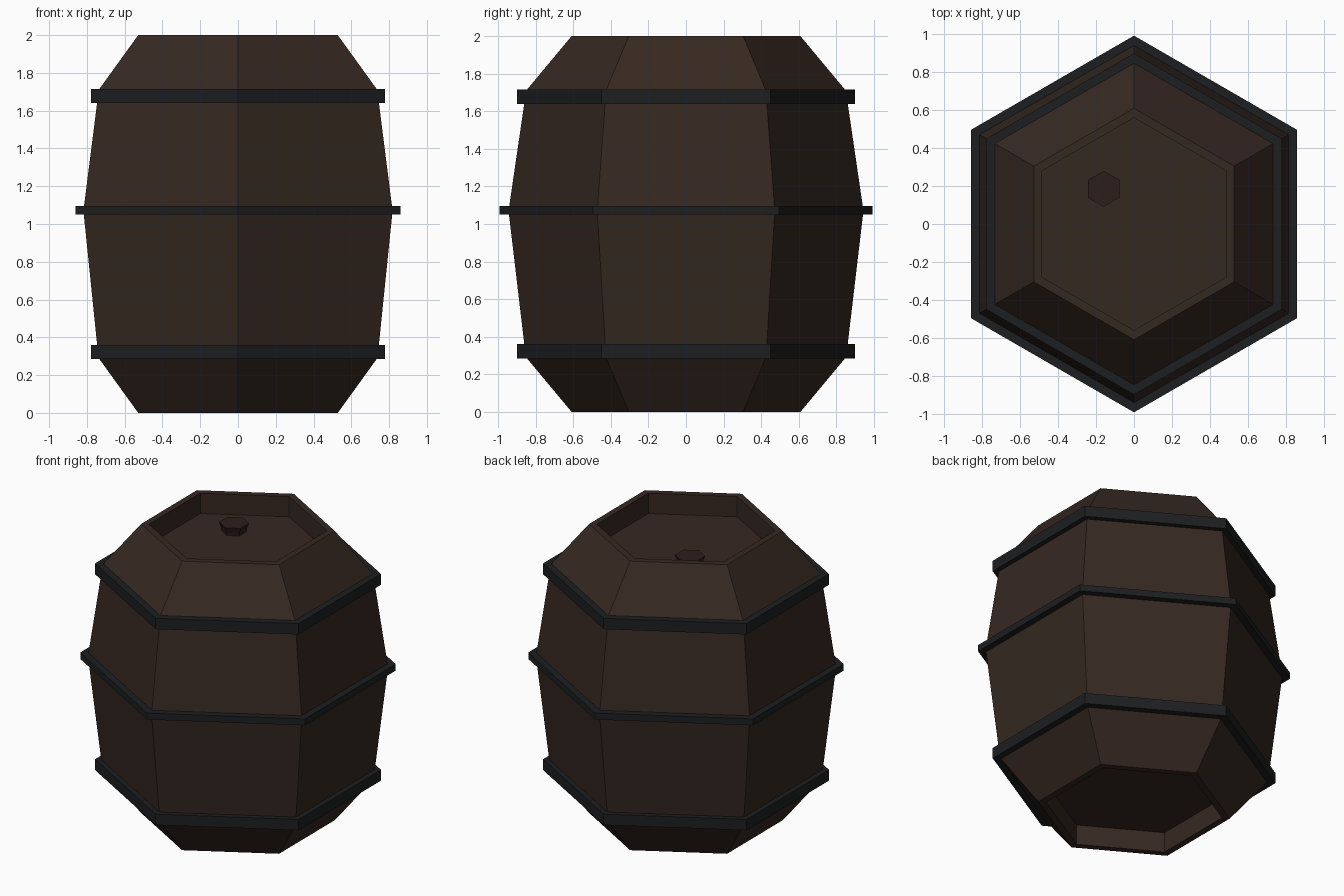
import bpy, bmesh
from math import sin, cos, pi

if "Cube" in bpy.data.objects:
    bpy.data.objects.remove(bpy.data.objects["Cube"])

SIDES = 6


def material(name, rgb):
    m = bpy.data.materials.new(name)
    m.diffuse_color = (*rgb, 1)
    m.use_nodes = True
    m.node_tree.nodes["Principled BSDF"].inputs["Base Color"].default_value = m.diffuse_color
    return m


def lathe(name, profile, mat, centre=(0, 0), closed=False):
    """Spin a (radius, z) profile into a flat six-sided solid with points on +-y."""
    bm = bmesh.new()
    rings = [[bm.verts.new((r * cos(pi / 2 + 2 * pi * i / SIDES),
                            r * sin(pi / 2 + 2 * pi * i / SIDES), z))
              for i in range(SIDES)] for r, z in profile]
    pairs = list(zip(rings, rings[1:]))
    if closed:
        pairs.append((rings[-1], rings[0]))
    else:
        bm.faces.new(rings[0])
        bm.faces.new(rings[-1])
    for a, b in pairs:
        for i in range(SIDES):
            j = (i + 1) % SIDES
            bm.faces.new((a[i], a[j], b[j], b[i]))
    bmesh.ops.recalc_face_normals(bm, faces=bm.faces)
    mesh = bpy.data.meshes.new(name)
    bm.to_mesh(mesh)
    bm.free()
    mesh.materials.append(mat)
    obj = bpy.data.objects.new(name, mesh)
    obj.location = (*centre, 0)
    bpy.context.collection.objects.link(obj)
    return obj


wood = material("wood", (0.036, 0.021, 0.015))
dark_wood = material("dark_wood", (0.026, 0.013, 0.011))
iron = material("iron", (0.012, 0.013, 0.014))

# Barrel body with recessed lid and base
lathe("barrel_body", [
    (0.56, 0.14), (0.56, 0), (0.61, 0), (0.86, 0.30), (0.86, 0.35), (0.945, 1.07),
    (0.86, 1.65), (0.86, 1.70), (0.61, 2), (0.56, 2), (0.56, 1.86)], wood)

# Hoops: outer radius, wall thickness, bottom z, top z
for name, r, t, z0, z1 in (("lower_hoop", 0.90, 0.055, 0.285, 0.36),
                           ("middle_hoop", 0.993, 0.06, 1.05, 1.095),
                           ("upper_hoop", 0.90, 0.055, 1.64, 1.715)):
    lathe(name, [(r, z0), (r, z1), (r - t, z1), (r - t, z0)], iron, closed=True)

# Tapered bung in the lid
lathe("bung", [(0.075, 1.85), (0.08, 1.88), (0.095, 1.92)], dark_wood, (-0.16, 0.185))
